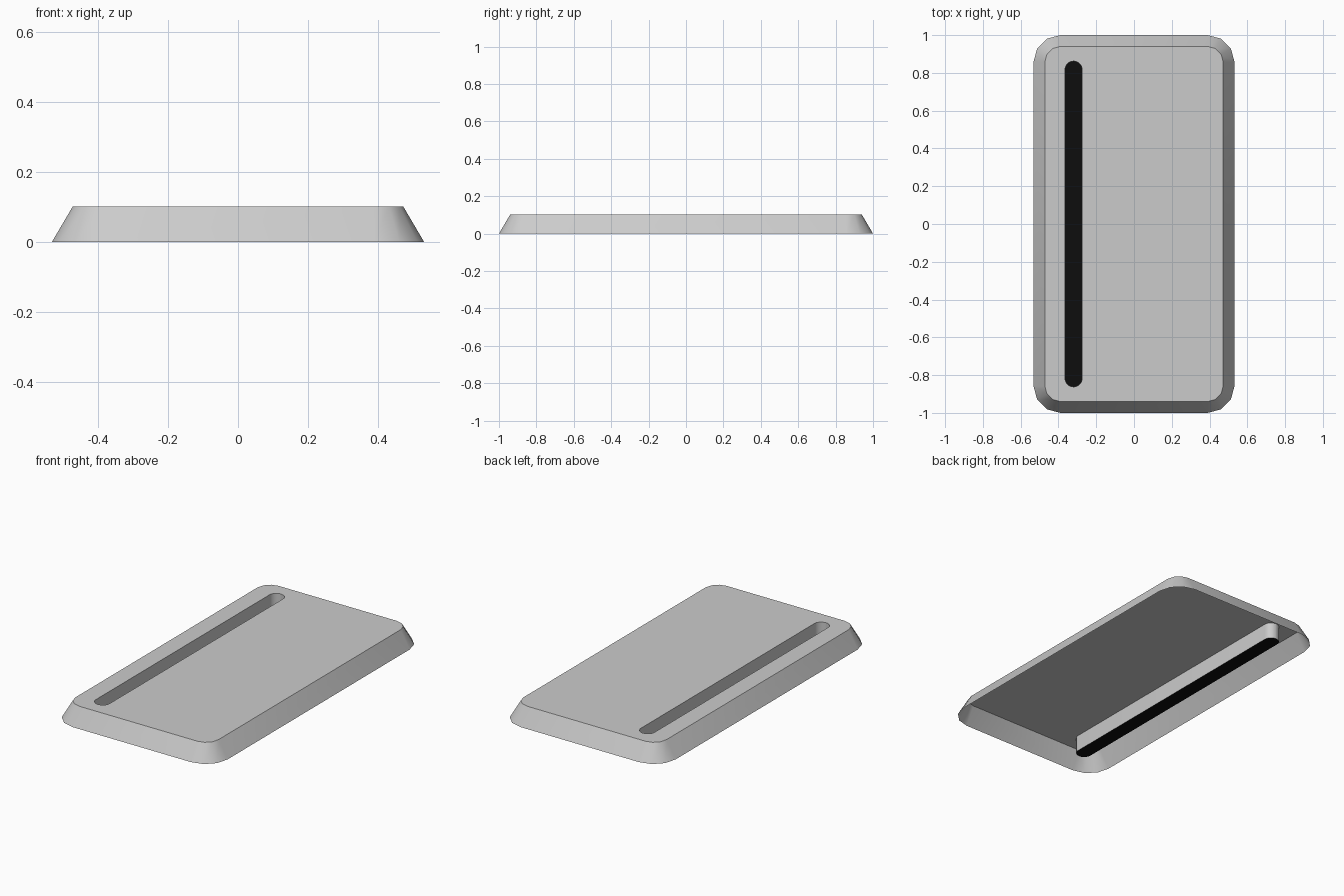
import bpy, bmesh
from math import pi, cos, sin

cube = bpy.data.objects.get("Cube")
if cube:
    bpy.data.objects.remove(cube, do_unlink=True)

HEIGHT = 0.102
FLOOR = 0.005


def make_material(name, value):
    mat = bpy.data.materials.new(name)
    mat.use_nodes = True
    color = (value, value, value, 1)
    mat.diffuse_color = color
    mat.node_tree.nodes["Principled BSDF"].inputs["Base Color"].default_value = color
    return mat


grey = make_material("light grey", 0.6)
black = make_material("black", 0.004)


def rounded_loop(bm, cx, half_x, half_y, radius, steps, z):
    """Closed ring of vertices along a rounded rectangle."""
    verts = []
    for corner, (sx, sy) in enumerate([(1, 1), (-1, 1), (-1, -1), (1, -1)]):
        for i in range(steps + 1):
            a = (corner + i / steps) * pi / 2
            verts.append(bm.verts.new((cx + sx * (half_x - radius) + radius * cos(a),
                                       sy * (half_y - radius) + radius * sin(a), z)))
    return verts


def wall(bm, lower, upper):
    """Strip of quads between two matching rings."""
    n = len(lower)
    for i in range(n):
        j = (i + 1) % n
        bm.faces.new((lower[i], lower[j], upper[j], upper[i]))


def ring_edges(bm, ring):
    return [bm.edges.get((v, ring[i - 1])) for i, v in enumerate(ring)]


def finish(bm, name, mat):
    bmesh.ops.remove_doubles(bm, verts=bm.verts, dist=1e-5)
    mesh = bpy.data.meshes.new(name)
    bm.to_mesh(mesh)
    bm.free()
    mesh.materials.append(mat)
    obj = bpy.data.objects.new(name, mesh)
    bpy.context.collection.objects.link(obj)
    bpy.ops.object.select_all(action='DESELECT')
    obj.select_set(True)
    bpy.context.view_layer.objects.active = obj
    bpy.ops.object.shade_smooth_by_angle(angle=0.62)
    return obj


SLOT = dict(cx=-0.32, half_x=0.045, half_y=0.862, radius=0.0449, steps=8)

# Hollow tray: sloped skirt, top plate with a slot opening, slot walls
bm = bmesh.new()
foot = rounded_loop(bm, 0, 0.532, 1.0, 0.142, 3, 0)
rim = rounded_loop(bm, 0, 0.472, 0.94, 0.082, 3, HEIGHT)
wall(bm, foot, rim)
slot_top = rounded_loop(bm, z=HEIGHT, **SLOT)
slot_low = rounded_loop(bm, z=FLOOR, **SLOT)
wall(bm, slot_top, slot_low)
bmesh.ops.triangle_fill(bm, use_beauty=True, normal=(0, 0, 1),
                        edges=ring_edges(bm, rim) + ring_edges(bm, slot_top))
for f in bm.faces:
    f.normal_update()
    if all(abs(v.co.z - HEIGHT) < 1e-4 for v in f.verts) and f.normal.z < 0:
        f.normal_flip()
finish(bm, "tray_shell", grey)

# Black floor closing the slot
bm = bmesh.new()
bm.faces.new(rounded_loop(bm, z=FLOOR, **SLOT))
finish(bm, "slot_floor", black)
